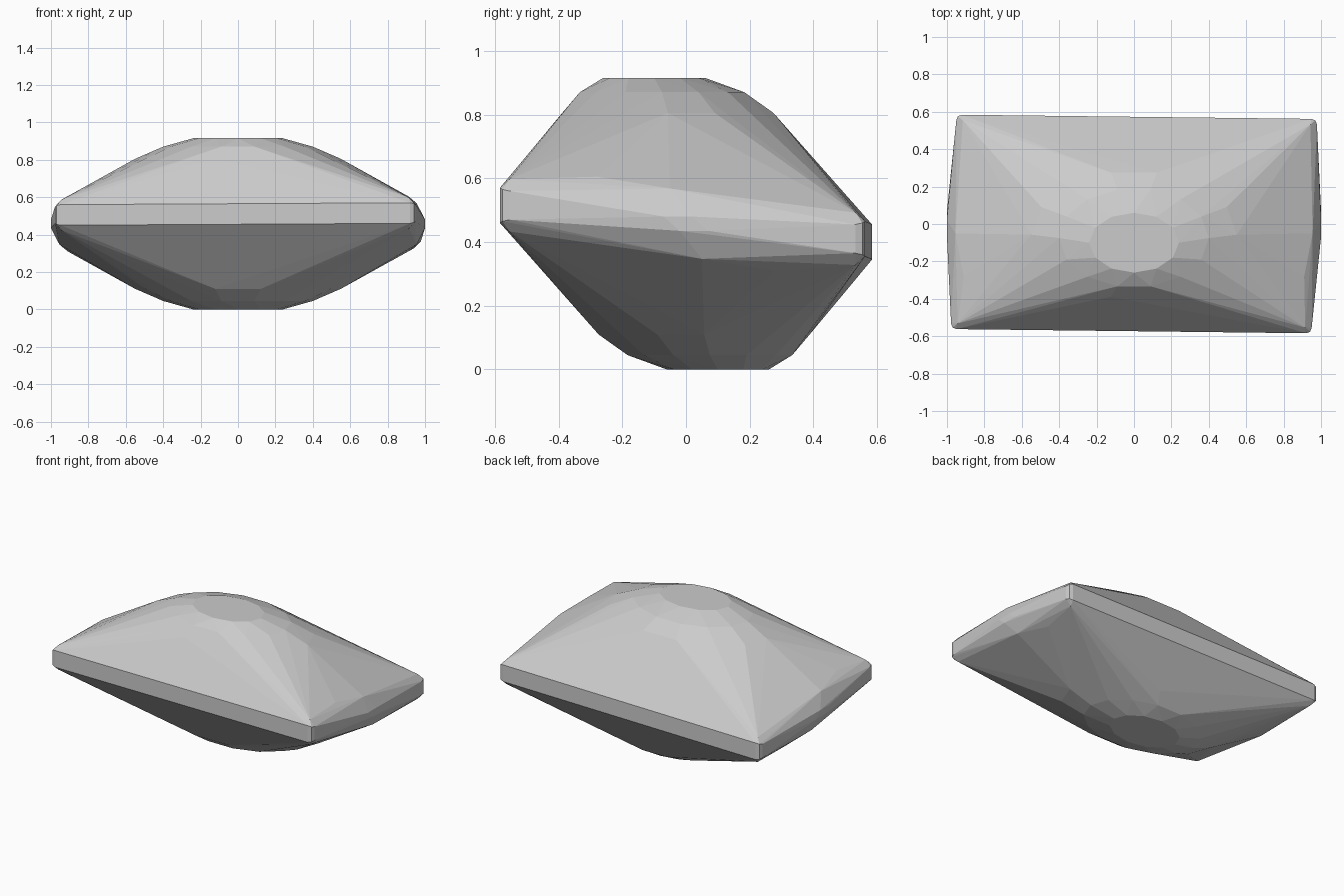
import bpy, bmesh, math

if "Cube" in bpy.data.objects:
    bpy.data.objects.remove(bpy.data.objects["Cube"])

H = 0.915
points = []


def add(x, y, z):
    """Add a point and its counterpart through the centre."""
    points.append((x, y, z))
    points.append((-x, -y, H - z))


# Domed crown: flat cap and widening oval rings (rx, ry, centre y, z, sides)
for rx, ry, cy, z, n in [(0.24, 0.16, -0.10, 0.915, 12),
                         (0.40, 0.265, -0.075, 0.87, 14),
                         (0.55, 0.34, -0.057, 0.805, 14)]:
    for i in range(n):
        a = 2 * math.pi * i / n
        add(rx * math.cos(a), cy + ry * math.sin(a), z)

# Small rounded corners of the front rim: (x, y, mid z, inward x direction)
for cx, cy, cz, s in [(-0.978, -0.562, 0.505, 1), (0.95, -0.584, 0.515, -1)]:
    for dx, dy, h in [(0.0, 0.03, 0.045), (0.008, 0.008, 0.05),
                      (0.03, 0.0, 0.055), (0.035, 0.03, 0.082)]:
        for d in (-h, h):
            add(cx + s * dx, cy + dy, cz + d)

# Bulging left and right ends
for s in (-1, 1):
    add(s, -0.07, 0.48)
    add(s, 0.02, 0.48)
    add(s * 0.955, -0.05, 0.568)
    add(s * 0.91, -0.28, 0.605)

# Tight outer skin around all the points
bm = bmesh.new()
for p in points:
    bm.verts.new(p)
hull = bmesh.ops.convex_hull(bm, input=bm.verts[:])
bmesh.ops.delete(bm, geom=[v for v in bm.verts if not v.link_faces], context='VERTS')
bmesh.ops.dissolve_limit(bm, angle_limit=math.radians(0.5),
                         verts=bm.verts[:], edges=bm.edges[:])
bmesh.ops.recalc_face_normals(bm, faces=bm.faces[:])
mesh = bpy.data.meshes.new("faceted_stone")
bm.to_mesh(mesh)
bm.free()
stone = bpy.data.objects.new("faceted_stone", mesh)
bpy.context.collection.objects.link(stone)
